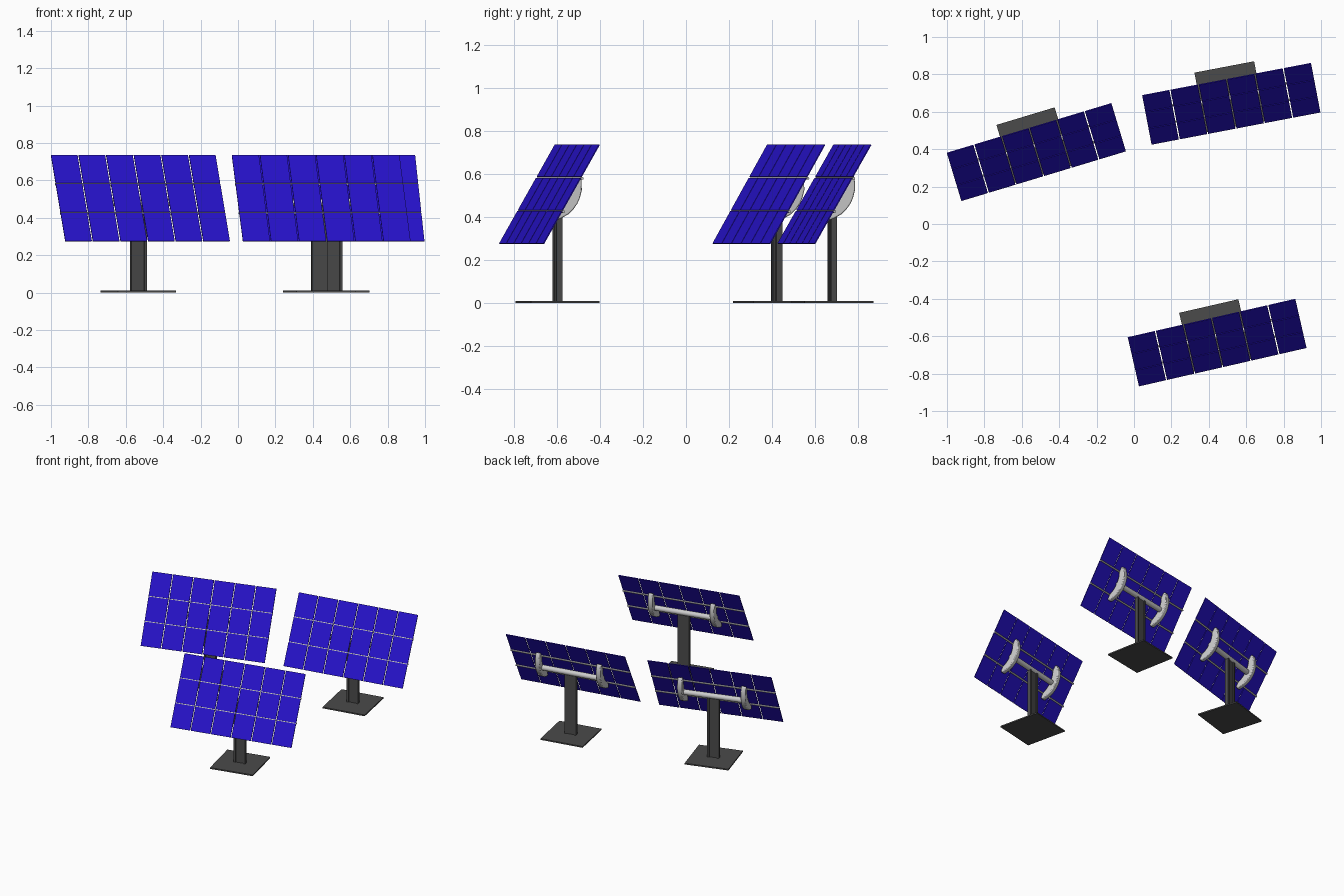
import bpy, bmesh, math
from mathutils import Matrix, Vector

if "Cube" in bpy.data.objects:
    bpy.data.objects.remove(bpy.data.objects["Cube"])

W, H = 0.919, 0.531          # panel width and sloped height
COLS, ROWS, GAP = 6, 3, 0.006


def material(name, rgb):
    m = bpy.data.materials.new(name)
    m.diffuse_color = (*rgb, 1)
    m.use_nodes = True
    m.node_tree.nodes["Principled BSDF"].inputs["Base Color"].default_value = m.diffuse_color
    return m


BLUE = material("cell_blue", (0.02, 0.006, 0.6))
DARK = material("dark_steel", (0.07, 0.07, 0.07))


def finish(bm, name, mat=None, smooth=False):
    bmesh.ops.recalc_face_normals(bm, faces=bm.faces)
    me = bpy.data.meshes.new(name)
    bm.to_mesh(me)
    bm.free()
    ob = bpy.data.objects.new(name, me)
    bpy.context.collection.objects.link(ob)
    if mat:
        me.materials.append(mat)
    if smooth:
        bpy.context.view_layer.objects.active = ob
        ob.select_set(True)
        bpy.ops.object.shade_smooth_by_angle(angle=math.radians(40))
        ob.select_set(False)
    return ob


def box(bm, centre, size, mat):
    m = mat @ Matrix.Translation(centre) @ Matrix.Diagonal((*size, 1))
    bmesh.ops.create_cube(bm, size=1, matrix=m)


def rod(bm, centre, radius, length, mat):
    m = mat @ Matrix.Translation(centre) @ Matrix.Rotation(math.pi / 2, 4, 'Y')
    bmesh.ops.create_cone(bm, cap_ends=True, segments=20, radius1=radius,
                          radius2=radius, depth=length, matrix=m)


def prism(bm, profile, x0, x1, mat):
    # profile of (slope, depth behind panel) pairs, extruded along x
    f = bm.faces.new([bm.verts.new(mat @ Vector((x0, s, -n))) for s, n in profile])
    ext = bmesh.ops.extrude_face_region(bm, geom=[f])["geom"]
    move = mat.to_3x3() @ Vector((x1 - x0, 0, 0))
    bmesh.ops.translate(bm, vec=move, verts=[v for v in ext if isinstance(v, bmesh.types.BMVert)])


def solar_panel(tag, x, y, angle):
    base = Matrix.Translation((x, y, 0)) @ Matrix.Rotation(math.radians(angle), 4, 'Z')
    tilt = base @ Matrix.Translation((0, -0.038, 0.505)) @ Matrix.Rotation(math.radians(60), 4, 'X')

    # ground plate
    bm = bmesh.new()
    box(bm, (0, 0, 0.005), (0.325, 0.325, 0.01), base)
    finish(bm, "base_plate_" + tag, DARK)

    # H-section post
    bm = bmesh.new()
    for sx in (-1, 1):
        box(bm, (sx * 0.0365, 0, 0.245), (0.014, 0.028, 0.47), base)
    box(bm, (0, 0, 0.245), (0.06, 0.016, 0.47), base)
    finish(bm, "post_" + tag, DARK)

    # grid of cells
    bm = bmesh.new()
    cw, ch = (W + GAP) / COLS, (H + GAP) / ROWS
    for i in range(COLS):
        for j in range(ROWS):
            box(bm, ((i - (COLS - 1) / 2) * cw, (j - (ROWS - 1) / 2) * ch, 0),
                (cw - GAP, ch - GAP, 0.005), tilt)
    finish(bm, "solar_cells_" + tag, BLUE)

    # rails behind the two row gaps
    bm = bmesh.new()
    for s in (-1, 1):
        rod(bm, (0, s * ch / 2, -0.008), 0.006, W, tilt)
    finish(bm, "rails_" + tag, smooth=True)

    # cross tube on top of the post
    bm = bmesh.new()
    rod(bm, (0, 0, -0.044), 0.02, 0.5, tilt)
    finish(bm, "cross_tube_" + tag, smooth=True)

    # crescent brackets joining tube and rails
    half = [(0.03, 0.085), (0.065, 0.075), (0.1, 0.054), (0.125, 0.032),
            (0.133, 0.018), (0.122, 0.008), (0.085, 0.008), (0.06, 0.02), (0.03, 0.028)]
    profile = [(0, 0.088)] + half + [(0, 0.03)] + [(-s, n) for s, n in reversed(half)]
    bm = bmesh.new()
    for c in (-0.235, 0.235):
        prism(bm, profile, c - 0.018, c + 0.018, tilt)
    ob = finish(bm, "brackets_" + tag, smooth=True)
    bev = ob.modifiers.new("bevel", 'BEVEL')
    bev.width, bev.segments, bev.limit_method = 0.006, 2, 'ANGLE'
    bev.angle_limit = math.radians(50)


for tag, x, y, angle in (("left", -0.533, 0.421, 16.8),
                         ("back_right", 0.513, 0.68, 10.8),
                         ("front_right", 0.436, -0.597, 12.9)):
    solar_panel(tag, x, y, angle)
